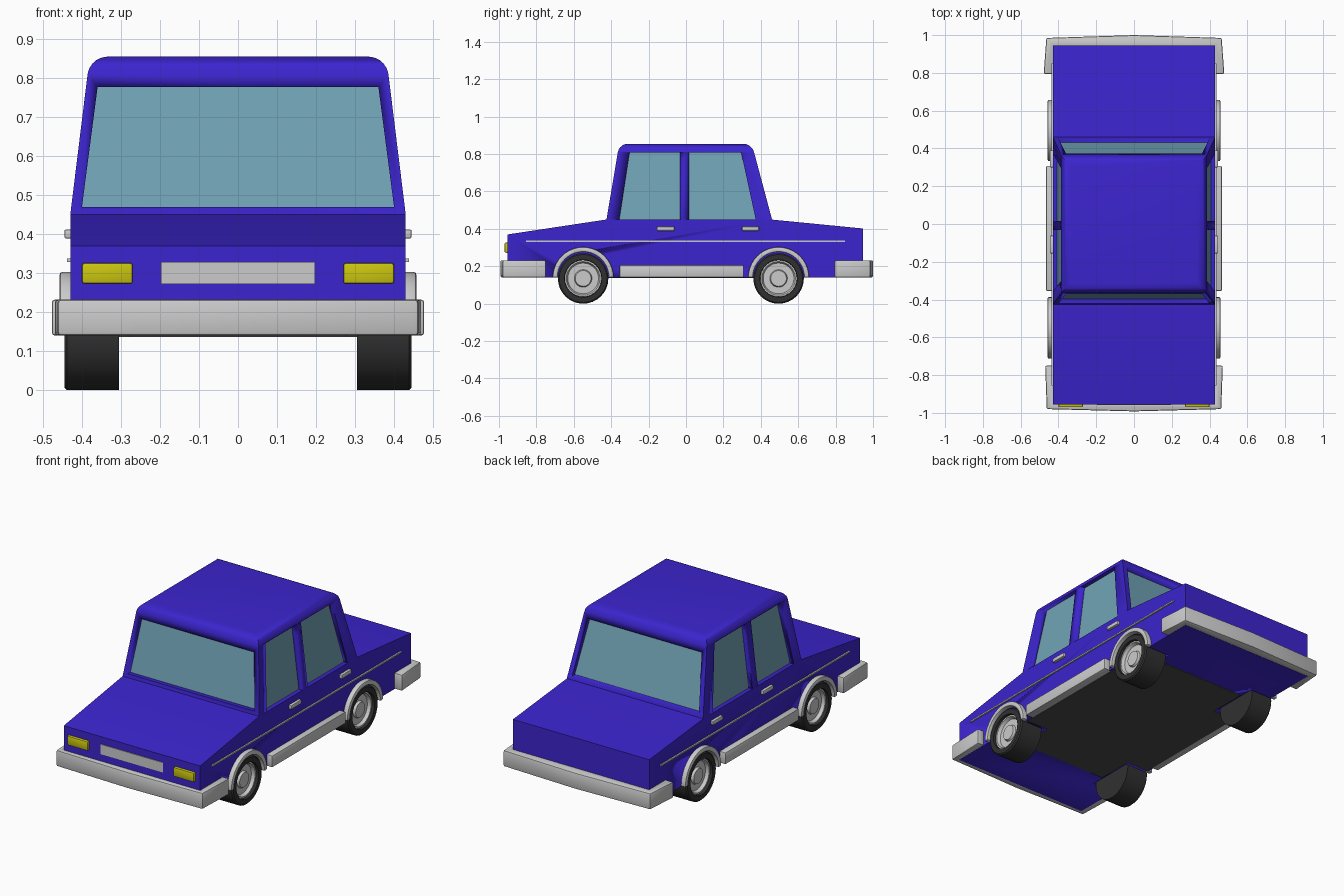
import bpy, bmesh
from math import sin, cos, pi, radians

if "Cube" in bpy.data.objects:
    bpy.data.objects.remove(bpy.data.objects["Cube"])


def material(name, rgb):
    m = bpy.data.materials.new(name)
    m.diffuse_color = (*rgb, 1)
    m.use_nodes = True
    m.node_tree.nodes["Principled BSDF"].inputs["Base Color"].default_value = m.diffuse_color
    return m


BLUE = material("blue paint", (0.045, 0.018, 0.62))
GLASS = material("glass", (0.165, 0.37, 0.47))
YELLOW = material("lamp yellow", (0.6, 0.57, 0.005))
BLACK = material("rubber", (0.03, 0.03, 0.03))
DARK = material("floor grey", (0.07, 0.07, 0.07))


def make(name, bm, mat=None, bevel=0, smooth=True):
    bmesh.ops.recalc_face_normals(bm, faces=bm.faces)
    me = bpy.data.meshes.new(name)
    bm.to_mesh(me)
    bm.free()
    ob = bpy.data.objects.new(name, me)
    bpy.context.collection.objects.link(ob)
    if mat:
        me.materials.append(mat)
    bpy.ops.object.select_all(action='DESELECT')
    ob.select_set(True)
    bpy.context.view_layer.objects.active = ob
    if bevel:
        b = ob.modifiers.new("bevel", 'BEVEL')
        b.width, b.segments, b.limit_method = bevel, 2, 'ANGLE'
        bpy.ops.object.modifier_apply(modifier=b.name)
    if smooth:
        bpy.ops.object.shade_smooth_by_angle(angle=radians(35))
    return ob


def prism(name, pts, axis, a, b, mat=None, bevel=0):
    """Extrude a 2D outline along an axis from a to b."""
    place = {'x': lambda p, t: (t, p[0], p[1]),
             'y': lambda p, t: (p[0], t, p[1]),
             'z': lambda p, t: (p[0], p[1], t)}[axis]
    bm = bmesh.new()
    lo, hi = [[bm.verts.new(place(p, t)) for p in pts] for t in (a, b)]
    n = len(pts)
    bm.faces.new(lo)
    bm.faces.new(hi)
    for i in range(n):
        j = (i + 1) % n
        bm.faces.new((lo[i], lo[j], hi[j], hi[i]))
    return make(name, bm, mat, bevel)


def box(name, x, y, z, mat=None, bevel=0):
    rect = [(x[0], y[0]), (x[1], y[0]), (x[1], y[1]), (x[0], y[1])]
    return prism(name, rect, 'z', *z, mat, bevel)


def arc(y, z, r, a0, a1, n):
    return [(y + r * cos(a0 + (a1 - a0) * i / n), z + r * sin(a0 + (a1 - a0) * i / n))
            for i in range(n + 1)]


def lathe(name, profile, side, y, z, mat=None, n=32):
    """Spin an (r, x) profile round the axle."""
    bm = bmesh.new()
    vs = [bm.verts.new((side * x, y + r, z)) for r, x in profile]
    es = [bm.edges.new(p) for p in zip(vs, vs[1:])]
    bmesh.ops.spin(bm, geom=vs + es, cent=(0, y, z), axis=(1, 0, 0), angle=2 * pi, steps=n)
    bmesh.ops.remove_doubles(bm, verts=bm.verts, dist=1e-5)
    return make(name, bm, mat)


def frustum(name, z0, z1, base, top, mat, bevel=0):
    """Tapered block; base and top are (half width, front y, back y)."""
    bm = bmesh.new()
    lo, hi = [[bm.verts.new(c) for c in ((-w, f, z), (w, f, z), (w, b, z), (-w, b, z))]
              for z, (w, f, b) in ((z0, base), (z1, top))]
    bm.faces.new(lo)
    bm.faces.new(hi)
    for i in range(4):
        j = (i + 1) % 4
        bm.faces.new((lo[i], lo[j], hi[j], hi[i]))
    if bevel:
        rim = [e for e in bm.edges if all(v in hi for v in e.verts)]
        bmesh.ops.bevel(bm, geom=rim, offset=bevel, segments=5, profile=0.5, affect='EDGES')
    return make(name, bm, mat)


def cut(ob, cutters):
    bpy.context.view_layer.objects.active = ob
    for c in cutters:
        m = ob.modifiers.new("cut", 'BOOLEAN')
        m.operation, m.solver, m.object = 'DIFFERENCE', 'EXACT', c
        bpy.ops.object.modifier_apply(modifier=m.name)
        bpy.data.objects.remove(c)


AXLES = (("front", -0.55), ("rear", 0.495))
SIDES = (("right", 1), ("left", -1))
WZ = 0.135

# Lower body with wheel wells
body = prism("body", [(-0.955, 0.14), (0.945, 0.14), (0.945, 0.402), (0.455, 0.45),
                      (-0.425, 0.45), (-0.955, 0.37)], 'x', -0.43, 0.43, BLUE)
cut(body, [prism("well_cutter", arc(y, WZ, 0.142, 0, 2 * pi * 31 / 32, 31), 'x', s * 0.29, s * 0.6, BLUE)
           for _, y in AXLES for _, s in SIDES])

# Cabin shell with window openings, and the glass block inside it
cabin = frustum("cabin", 0.45, 0.855, (0.43, -0.425, 0.46), (0.38, -0.357, 0.352), BLUE, 0.045)
cut(cabin, [
    prism("screen_cutter", [(-0.40, 0.47), (0.40, 0.47), (0.36, 0.777), (-0.36, 0.777)], 'y', -0.7, 0.7, BLUE),
    prism("front_door_cutter", [(-0.358, 0.44), (-0.033, 0.44), (-0.033, 0.808), (-0.302, 0.808)], 'x', -0.6, 0.6, BLUE),
    prism("rear_door_cutter", [(0.015, 0.44), (0.375, 0.44), (0.295, 0.808), (0.015, 0.808)], 'x', -0.6, 0.6, BLUE)])
frustum("window_glass", 0.445, 0.83, (0.407, -0.402, 0.437), (0.358, -0.338, 0.333), GLASS)

# Floor plate
half = [(0.2, -0.6), (0.28, -0.6), (0.28, -0.39), (0.42, -0.39),
        (0.42, 0.335), (0.28, 0.335), (0.28, 0.56), (0.2, 0.56)]
prism("floor", half + [(-x, y) for x, y in reversed(half)], 'z', 0.136, 0.16, DARK)

# Wraparound bumpers
for name, back, corner, mid, inner, w0, w1 in (
        ("front_bumper", -0.75, -0.98, -0.992, -0.95, 0.47, 0.462),
        ("rear_bumper", 0.795, 0.985, 1.0, 0.94, 0.478, 0.464)):
    prism(name, [(-0.425, back), (-w0, back), (-w1, corner), (0, mid), (w1, corner),
                 (w0, back), (0.425, back), (0.425, inner), (-0.425, inner)],
          'z', 0.14, 0.232, None, 0.008)

# Grille
box("grille", (-0.197, 0.197), (-0.959, -0.94), (0.272, 0.328))

for side, s in SIDES:
    # Headlights and side trim
    box(side + "_headlight", (s * 0.27, s * 0.40), (-0.97, -0.94), (0.273, 0.326), YELLOW, 0.006)
    box(side + "_sill", (s * 0.41, s * 0.465), (-0.355, 0.308), (0.14, 0.207), None, 0.006)
    box(side + "_trim_strip", (s * 0.42, s * 0.438), (-0.855, 0.85), (0.329, 0.337))
    for end, y0, y1 in (("front", -0.155, -0.062), ("rear", 0.30, 0.39)):
        box(f"{side}_{end}_door_handle", (s * 0.42, s * 0.445), (y0, y1), (0.389, 0.412), None, 0.004)
    # Wheels and arches
    for end, y in AXLES:
        tag = f"{side}_{end}_"
        prism(tag + "arch", arc(y, 0.14, 0.163, 0, pi, 20) + arc(y, 0.14, 0.137, pi, 0, 20),
              'x', s * 0.41, s * 0.457, None, 0.006)
        lathe(tag + "tyre", [(0, 0.305), (0.135, 0.305), (0.135, 0.438), (0.128, 0.445),
                             (0.1, 0.445), (0.097, 0.405), (0, 0.405)], s, y, WZ, BLACK)
        lathe(tag + "rim", [(0.098, 0.40), (0.098, 0.43), (0.09, 0.43), (0.082, 0.412), (0.047, 0.412),
                            (0.042, 0.425), (0, 0.425)], s, y, WZ)
